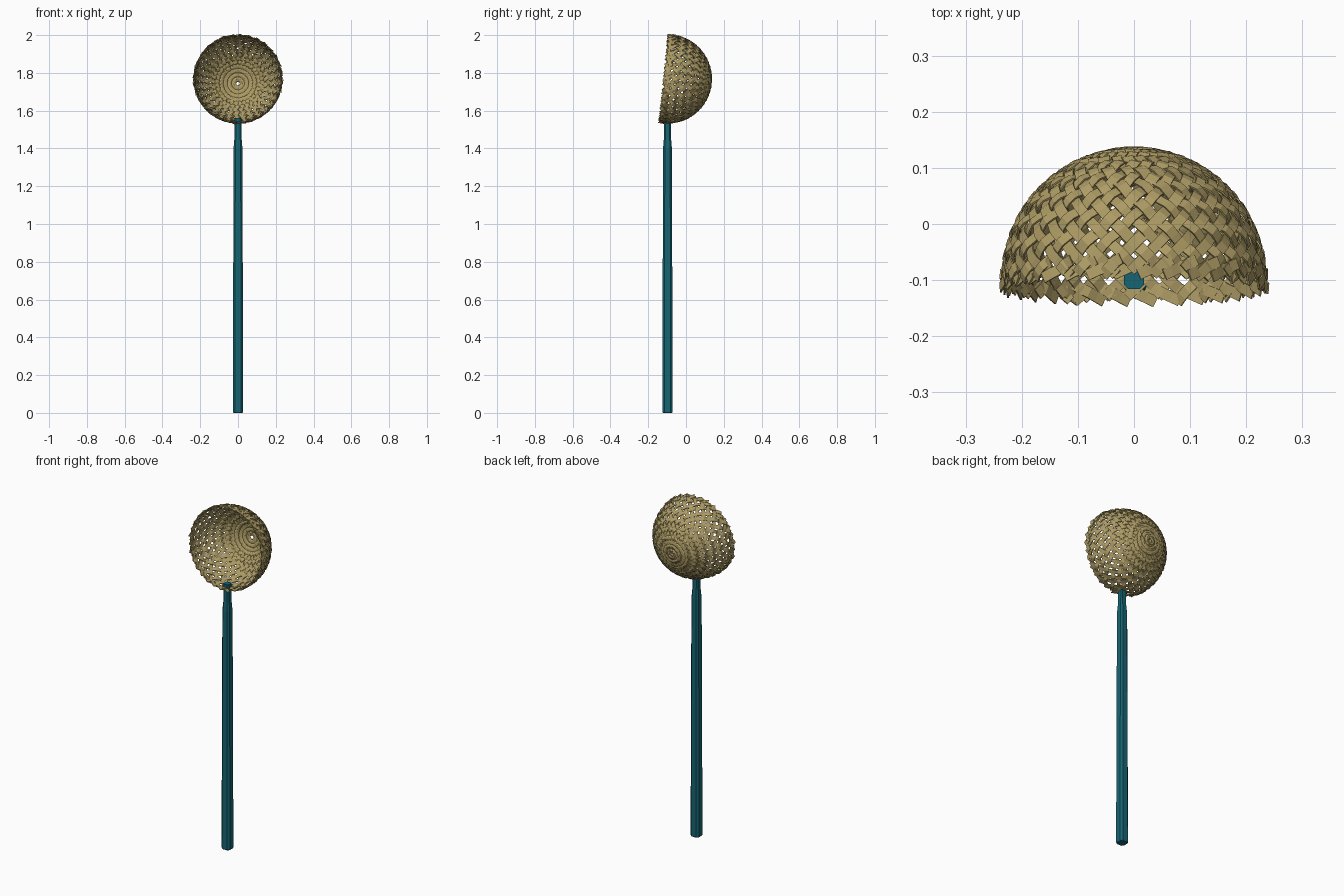
import bpy, bmesh, random
from math import sin, cos, pi, radians
from mathutils import Vector, Matrix

if "Cube" in bpy.data.objects:
    bpy.data.objects.remove(bpy.data.objects["Cube"])

random.seed(4)
R = 0.232            # basket radius
N = 32               # strips in each weave direction
T_END = radians(92)  # polar angle of the rim
CENTRE = Vector((0, -0.099, 1.768))
TILT = Matrix.Rotation(radians(-6), 3, 'X')


def material(name, rgb):
    m = bpy.data.materials.new(name)
    m.diffuse_color = (*rgb, 1)
    m.use_nodes = True
    m.node_tree.nodes["Principled BSDF"].inputs["Base Color"].default_value = m.diffuse_color
    return m


def make_object(name, bm, mat):
    me = bpy.data.meshes.new(name)
    bm.to_mesh(me)
    bm.free()
    ob = bpy.data.objects.new(name, me)
    me.materials.append(mat)
    bpy.context.collection.objects.link(ob)
    return ob


def dome(t, p, r):
    # polar axis points back along +y, tipped slightly down
    return CENTRE + TILT @ Vector((r * sin(t) * cos(p), r * cos(t), r * sin(t) * sin(p)))


def ribbon(bm, path, width):
    """Flat strip following points on the dome; width is a function of 0..1."""
    n = len(path)
    prev = None
    for i, p in enumerate(path):
        along = path[min(i + 1, n - 1)] - path[max(i - 1, 0)]
        side = along.cross(p - CENTRE).normalized() * width(i / (n - 1)) / 2
        pair = (bm.verts.new(p - side), bm.verts.new(p + side))
        if prev:
            bm.faces.new((prev[0], prev[1], pair[1], pair[0]))
        prev = pair


tan = material("straw", (0.42, 0.33, 0.13))
teal = material("teal_paint", (0.008, 0.13, 0.17))

# Woven basket: two opposing families of spiral strips, over and under
bm = bmesh.new()
STEPS = 36
for way in (1, -1):
    for i in range(N):
        p0 = 2 * pi * i / N + random.uniform(-0.025, 0.025)
        t0 = 0.05 + random.uniform(-0.01, 0.02)
        t1 = T_END + random.uniform(-0.02, 0.04)
        w = random.uniform(0.018, 0.022)
        path = []
        for s in range(STEPS + 1):
            t = t0 + (t1 - t0) * s / STEPS
            path.append(dome(t, p0 + way * t, R + way * 0.004 * cos(t * N)))
        ribbon(bm, path, lambda u, w=w: w * min(1, 0.6 + 2 * u))
basket = make_object("woven_basket", bm, tan)

# Rim: short folded strip ends that fill the edge of the weave
bm = bmesh.new()
for i in range(N):
    p0 = 2 * pi * (i + 0.5) / N
    lift = random.uniform(-0.003, 0.004)
    path = [dome(T_END - 0.09 + 0.12 * s / 4, p0 + 0.26 * s / 4, R + lift + 0.004 * cos(s * pi / 2))
            for s in range(5)]
    ribbon(bm, path, lambda u: 0.02)
rim = make_object("basket_rim", bm, tan)

for ob in (basket, rim):
    mod = ob.modifiers.new("thickness", 'SOLIDIFY')
    mod.thickness = 0.003
    mod.offset = 0

# Handle: chamfered square pole with a narrower socket end
bm = bmesh.new()
rings = []
for z, h in ((0, 0.024), (0.006, 0.0275), (0.3, 0.0265), (1.40, 0.0235), (1.46, 0.0185), (1.56, 0.0175)):
    c = h * 0.6
    outline = ((h, -c), (h, c), (c, h), (-c, h), (-h, c), (-h, -c), (-c, -h), (c, -h))
    rings.append([bm.verts.new((x, y - 0.098, z)) for x, y in outline])
for a, b in zip(rings, rings[1:]):
    for k in range(8):
        bm.faces.new((a[k], a[(k + 1) % 8], b[(k + 1) % 8], b[k]))
bm.faces.new(rings[0][::-1])
bm.faces.new(rings[-1])
make_object("handle", bm, teal)
